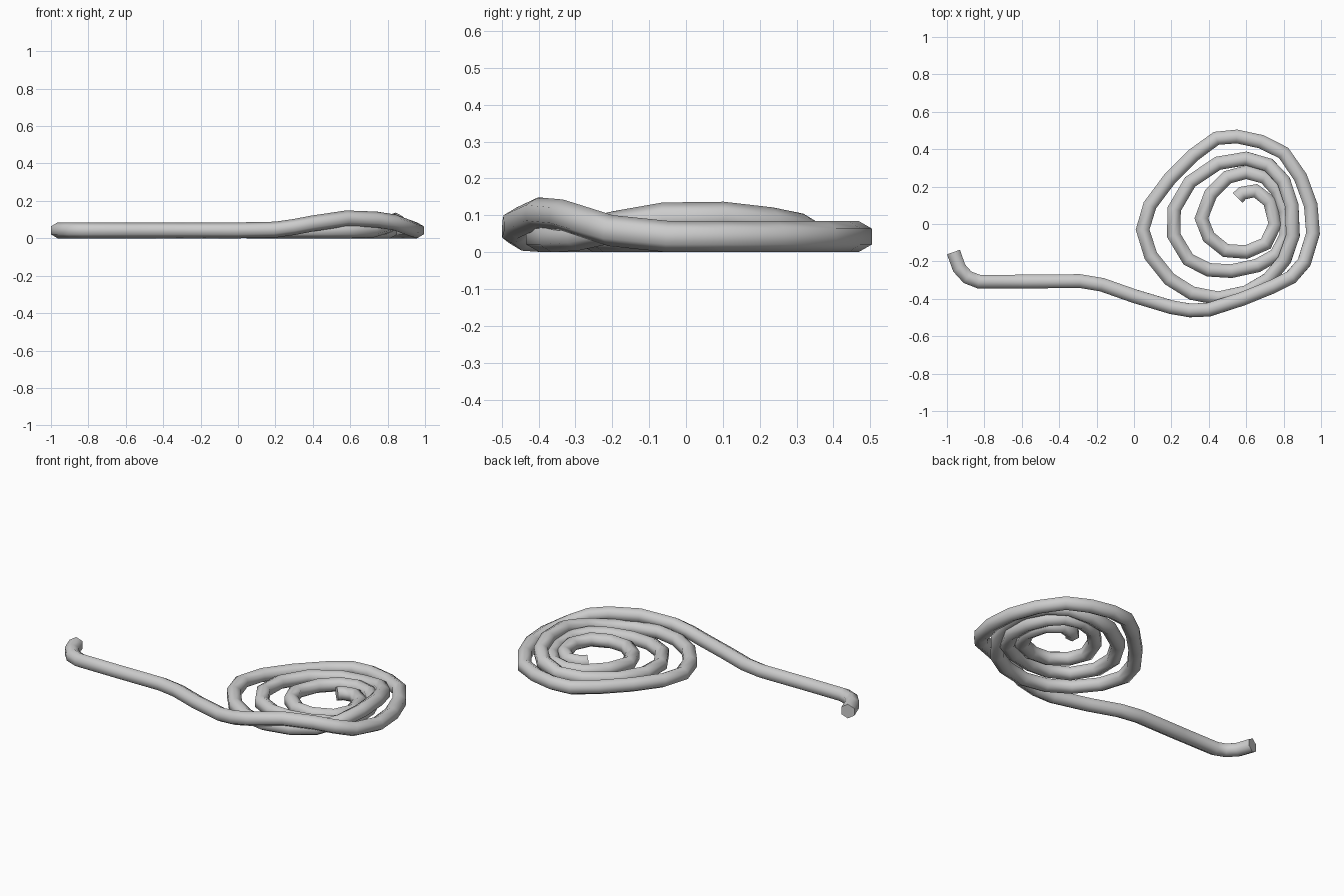
import bpy, bmesh, math
from mathutils import Vector

if "Cube" in bpy.data.objects:
    bpy.data.objects.remove(bpy.data.objects["Cube"])

R, SIDES, Z = 0.0425, 6, 0.048

# Centre line seen from above; a third value raises crossing stretches
tail = [(-.965, -.15), (-.935, -.235), (-.89, -.285), (-.83, -.308), (-.58, -.308),
        (-.29, -.305), (-.17, -.325), (0, -.385), (.2, -.445, .052), (.3, -.462, .066),
        (.4, -.458, .085), (.58, -.4, .112), (.74, -.335, .106), (.84, -.285, .09)]
outer = [(.91, -.205, .064), (.957, -.05), (.945, .1), (.89, .25), (.8, .38), (.68, .44),
         (.55, .468), (.44, .458), (.32, .37), (.19, .24), (.085, .1), (.046, -.03),
         (.09, -.17), (.19, -.295), (.31, -.37), (.45, -.397)]
middle = [(.6, -.365), (.72, -.295, .052), (.805, -.19, .075), (.85, -.06, .098),
          (.843, .1, .1), (.8, .23, .085), (.72, .315, .068), (.6, .35), (.45, .325),
          (.3, .225), (.215, .08), (.212, -.06), (.29, -.19), (.4, -.245), (.52, -.252)]
inner = [(.66, -.222), (.76, -.165), (.815, -.06), (.81, .07), (.765, .18), (.7, .25),
         (.6, .277), (.5, .25), (.41, .16), (.36, .03), (.4, -.07), (.49, -.142),
         (.6, -.15), (.705, -.105), (.755, 0), (.725, .12), (.65, .178), (.58, .165),
         (.555, .14)]
path = [Vector((p[0], p[1], p[2] if len(p) > 2 else Z))
        for p in tail + outer + middle + inner]

# Sweep a six-sided section along the line
bm = bmesh.new()
rings = []
for i, p in enumerate(path):
    a = (p - path[max(i - 1, 0)]).normalized()
    b = (path[min(i + 1, len(path) - 1)] - p).normalized()
    t = (a + b).normalized()
    side = t.cross(Vector((0, 0, 1))).normalized()
    up = side.cross(t)
    rings.append([bm.verts.new(p + R * (math.sin(k * math.tau / SIDES) * side
                                        + math.cos(k * math.tau / SIDES) * up))
                  for k in range(SIDES)])
for r, s in zip(rings, rings[1:]):
    for k in range(SIDES):
        n = (k + 1) % SIDES
        bm.faces.new((r[k], r[n], s[n], s[k]))
bm.faces.new(rings[0])
bm.faces.new(rings[-1])
bmesh.ops.recalc_face_normals(bm, faces=bm.faces)

mesh = bpy.data.meshes.new("coiled_rope")
bm.to_mesh(mesh)
bm.free()
rope = bpy.data.objects.new("coiled_rope", mesh)
bpy.context.collection.objects.link(rope)
rope.location.z = -min(v.co.z for v in mesh.vertices)

# Smooth tube with sharp cut ends
bpy.context.view_layer.objects.active = rope
rope.select_set(True)
bpy.ops.object.shade_smooth_by_angle(angle=math.radians(65))
